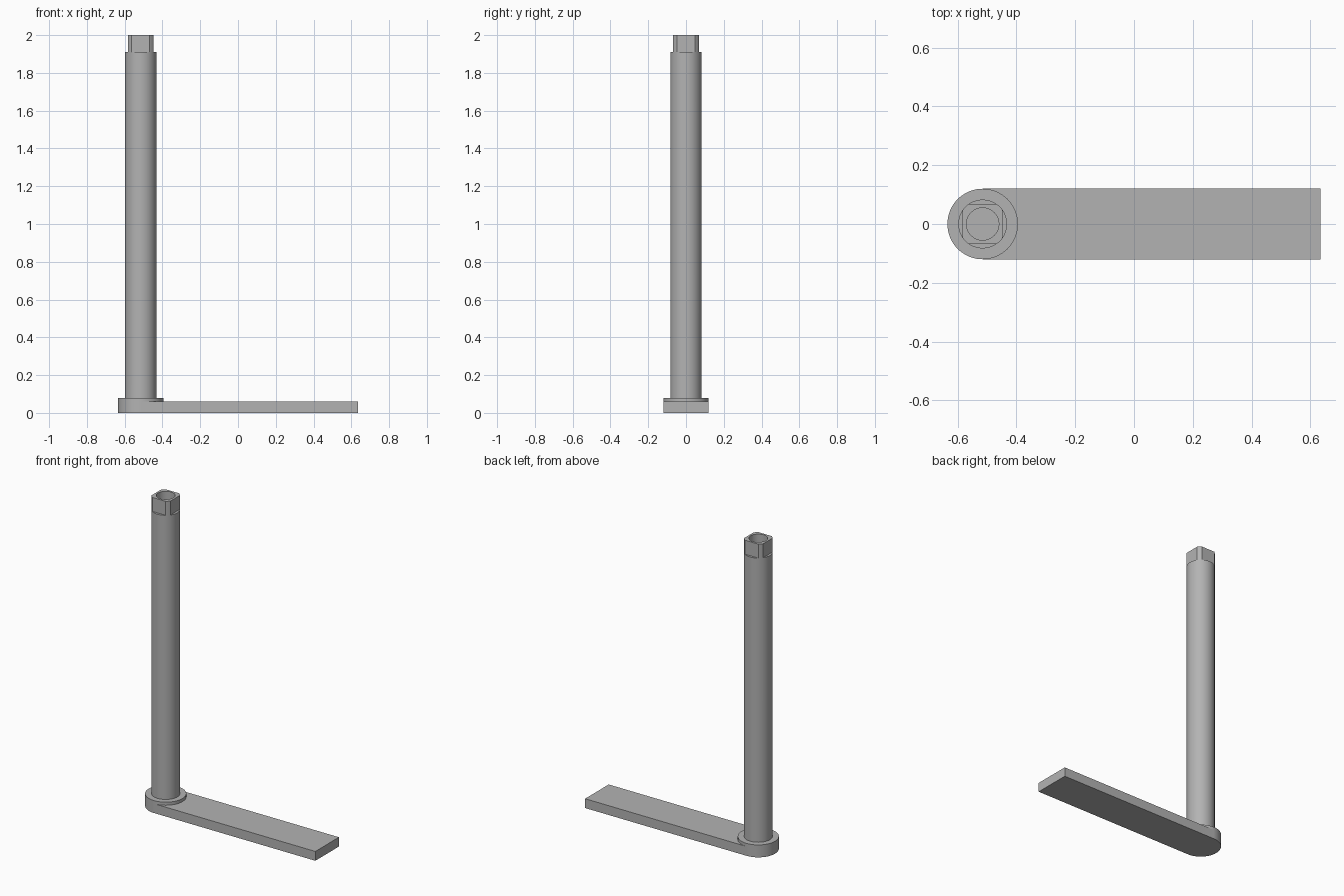
import bpy, bmesh, math

cube = bpy.data.objects.get("Cube")
if cube:
    bpy.data.objects.remove(cube)

POST_X = -0.515    # axis of the post
POST_R = 0.083
BORE_R = 0.055
BASE_R = 0.12
ARM_END = 0.635
SEG = 72
FLAT = POST_R * math.cos(math.radians(35))   # half width across the flats

metal = bpy.data.materials.new("grey metal")
metal.use_nodes = True
grey = (0.45, 0.45, 0.45, 1)
metal.diffuse_color = grey
metal.node_tree.nodes["Principled BSDF"].inputs["Base Color"].default_value = grey


def finish(name, bm):
    bmesh.ops.remove_doubles(bm, verts=bm.verts, dist=1e-5)
    bmesh.ops.recalc_face_normals(bm, faces=bm.faces)
    mesh = bpy.data.meshes.new(name)
    bm.to_mesh(mesh)
    bm.free()
    mesh.materials.append(metal)
    ob = bpy.data.objects.new(name, mesh)
    ob.location.x = POST_X
    bpy.context.collection.objects.link(ob)
    bpy.ops.object.select_all(action='DESELECT')
    ob.select_set(True)
    bpy.context.view_layer.objects.active = ob
    bpy.ops.object.shade_smooth_by_angle(angle=math.radians(25))


def circle(r):
    return lambda a: r


def flatted(a):
    # circle with four flats cut on it
    return min(POST_R, FLAT / max(abs(math.cos(a)), abs(math.sin(a))))


def loft(name, sections):
    """Skin a stack of (radius function, height) rings and cap both ends."""
    bm = bmesh.new()
    angles = [math.tau * i / SEG for i in range(SEG)]
    rings = [[bm.verts.new((r(a) * math.cos(a), r(a) * math.sin(a), z))
              for a in angles] for r, z in sections]
    for low, high in zip(rings, rings[1:]):
        for i in range(SEG):
            j = (i + 1) % SEG
            bm.faces.new((low[i], low[j], high[j], high[i]))
    bm.faces.new(rings[0])
    bm.faces.new(rings[-1])
    finish(name, bm)


# Round base under the post
loft("base_disc", [(circle(BASE_R), 0), (circle(BASE_R), 0.08)])

# Post with four-flat spigot and bore
loft("post", [(circle(POST_R), 0.08), (circle(POST_R), 1.91),
              (flatted, 1.91), (flatted, 2.0),
              (circle(BORE_R), 2.0), (circle(BORE_R), 0.1)])

# Flat arm, its inner end hollowed to fit the base disc
bm = bmesh.new()
half = [math.pi / 2 - math.tau * i / SEG for i in range(SEG // 2 + 1)]
outline = [(BASE_R * math.cos(a), BASE_R * math.sin(a)) for a in half]
outline += [(ARM_END - POST_X, -BASE_R), (ARM_END - POST_X, BASE_R)]
face = bm.faces.new([bm.verts.new((x, y, 0)) for x, y in outline])
top = bmesh.ops.extrude_face_region(bm, geom=[face], use_keep_orig=True)["geom"]
bmesh.ops.translate(bm, vec=(0, 0, 0.06),
                    verts=[v for v in top if isinstance(v, bmesh.types.BMVert)])
finish("foot_arm", bm)
